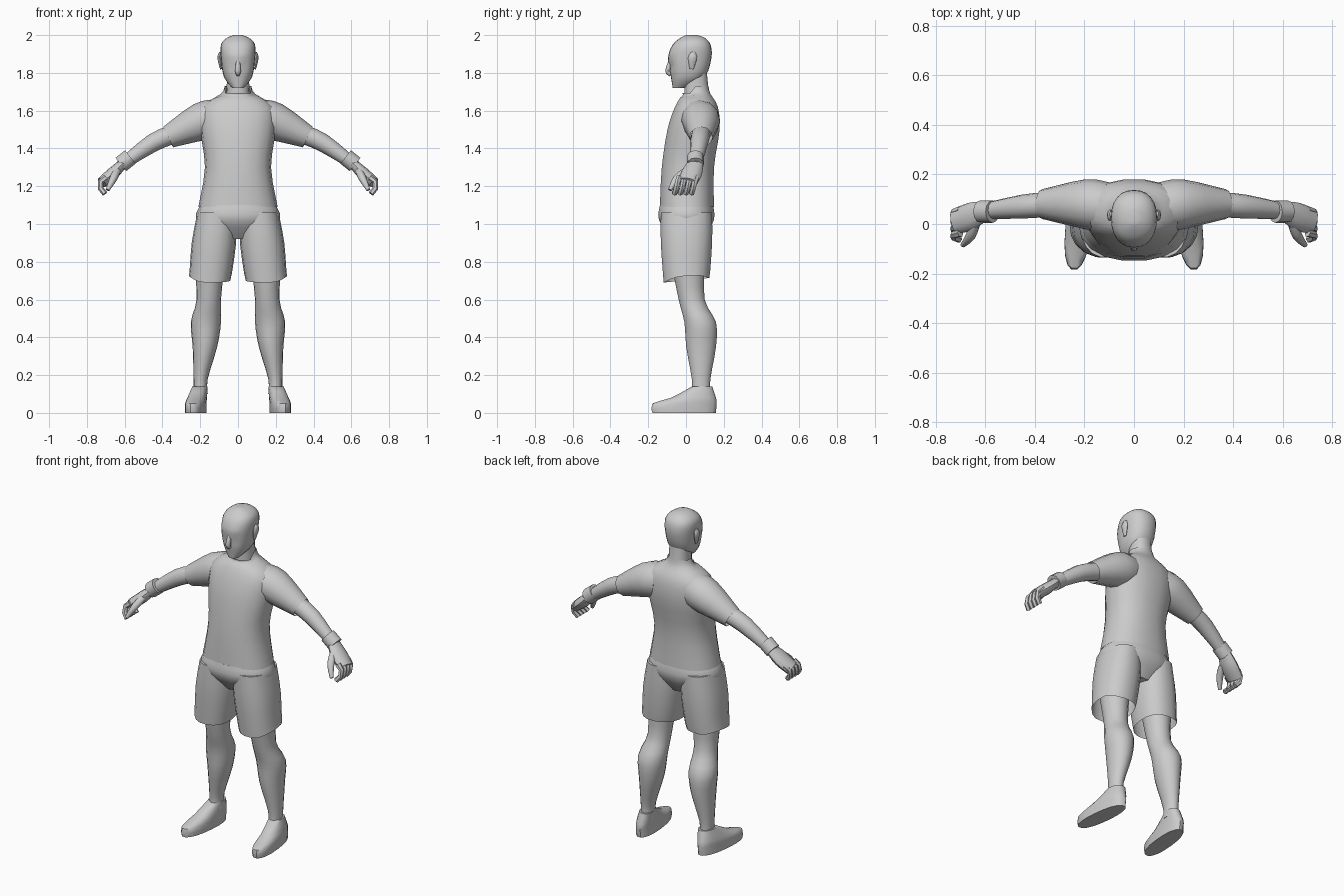
import bpy, bmesh, math
from mathutils import Vector

default_cube = bpy.data.objects.get("Cube")
if default_cube:
    bpy.data.objects.remove(default_cube, do_unlink=True)

shade = (.6, .6, .6, 1)
grey = bpy.data.materials.new("plain_grey")
grey.use_nodes = True
grey.diffuse_color = shade
grey.node_tree.nodes["Principled BSDF"].inputs["Base Color"].default_value = shade


def flow(rows, steps):
    """Fill in smooth sections between the key sections."""
    last = len(rows) - 1
    filled = []
    for i in range(last):
        before, start, end, after = rows[max(i - 1, 0)], rows[i], rows[i + 1], rows[min(i + 2, last)]
        for k in range(steps):
            t = k / steps
            filled.append([b + t / 2 * (c - a + t * (2 * a - 5 * b + 4 * c - d + t * (3 * (b - c) + d - a)))
                           for a, b, c, d in zip(before, start, end, after)])
    return filled + [rows[last]]


def loft(name, rings, mirror, caps, tweak):
    """Skin a row of closed rings, smooth shaded with sharp edges kept."""
    bm = bmesh.new()
    loops = [[bm.verts.new(point) for point in ring] for ring in rings]
    for lower, upper in zip(loops, loops[1:]):
        for i in range(len(lower)):
            bm.faces.new((lower[i - 1], lower[i], upper[i], upper[i - 1]))
    if "start" in caps:
        bm.faces.new(loops[0])
    if "end" in caps:
        bm.faces.new(loops[-1])
    if tweak:
        for vert in bm.verts:
            tweak(vert.co)
    bmesh.ops.recalc_face_normals(bm, faces=bm.faces)
    mesh = bpy.data.meshes.new(name)
    bm.to_mesh(mesh)
    bm.free()
    mesh.shade_smooth()
    mesh.set_sharp_from_angle(angle=math.radians(45))
    mesh.materials.append(grey)
    part = bpy.data.objects.new(name, mesh)
    bpy.context.scene.collection.objects.link(part)
    if mirror:
        part.modifiers.new("mirror", 'MIRROR')


def stack(name, rows, mirror=True, caps="start end", tweak=None, steps=3, sides=18, power=2.3):
    """Stack of level rounded outlines: height, inner x, outer x, front y, back y."""
    def rounded(value):
        return math.copysign(abs(value) ** (2 / power), value)

    rings = []
    for z, inner, outer, front, back in flow(rows, steps):
        ring = []
        for i in range(sides):
            angle = math.tau * i / sides
            across, along = rounded(math.cos(angle)), rounded(math.sin(angle))
            ring.append(Vector((inner + outer + (outer - inner) * across,
                                front + back + (back - front) * along, 2 * z)) / 2)
        rings.append(ring)
    loft(name, rings, mirror, caps, tweak)


def trunk(name, rows, **options):
    """Stack centred on the body: height, half width, front y, back y."""
    stack(name, [(z, -half, half, front, back) for z, half, front, back in rows],
          mirror=False, **options)


def tube(name, path, mirror=True, caps="start end", steps=3, sides=12, flare=1.0):
    """Limb along a path of x, y, z, radius; flare widens it across y."""
    path = flow(path, steps)
    centres = [Vector(row[:3]) for row in path]
    rings = []
    for i, row in enumerate(path):
        ahead = (centres[min(i + 1, len(path) - 1)] - centres[max(i - 1, 0)]).normalized()
        up = Vector((0, 1, 0)).cross(ahead).normalized()
        side = ahead.cross(up) * flare
        angles = [math.tau * k / sides for k in range(sides)]
        rings.append([centres[i] + row[3] * (up * math.cos(a) + side * math.sin(a)) for a in angles])
    loft(name, rings, mirror, caps, None)


# Head with sunken eyes
def sink_eyes(co):
    if abs(co.z - 1.84) < .015 and co.y < 0 and .01 < abs(co.x) < .06:
        co.y += .012


trunk("head", [(1.72, .03, -.07, 0), (1.78, .075, -.08, .1), (1.88, .09, -.095, .135),
               (1.95, .09, -.07, .13), (1.985, .06, -.03, .1), (2, .02, 0, .06)],
      sides=24, tweak=sink_eyes)
trunk("neck", [(1.62, .07, -.01, .14), (1.72, .06, -.01, .12), (1.82, .06, -.01, .11)])
tube("nose", [(0, -.08, 1.87, .01), (0, -.095, 1.81, .015), (0, -.08, 1.79, .01)],
     mirror=False, sides=8)
tube("ear", [(.09, .03, 1.82, .005), (.097, .035, 1.88, .012), (.094, .04, 1.91, .005)],
     flare=2, sides=8)


# Shirt with a dipped neckline and short sleeves
def dip_neckline(co):
    if co.z > 1.68 and co.y < .04:
        co.z -= (co.z - 1.67) * .6


trunk("shirt_body", [(1.09, .21, -.14, .15), (1.3, .175, -.13, .15), (1.5, .2, -.1, .18),
                     (1.62, .19, -.06, .17), (1.69, .09, -.02, .13), (1.73, .07, -.02, .12)],
      caps="", tweak=dip_neckline)
tube("sleeve", [(.12, .07, 1.56, .1), (.2, .08, 1.54, .1), (.37, .08, 1.46, .06)], caps="start")

# Arms and wristbands
tube("arm", [(.33, .08, 1.48, .05), (.45, .07, 1.43, .048), (.62, .05, 1.31, .03)])
tube("wristband", [(.57, .05, 1.355, .045), (.62, .05, 1.315, .045)], steps=1)

# Hands: each finger curls by a steady turn
tube("palm", [(.61, .05, 1.32, .025), (.66, .03, 1.27, .033), (.72, .01, 1.22, .03)], flare=1.7)
tube("thumb", [(.64, 0, 1.28, .02), (.66, -.05, 1.24, .02), (.69, -.085, 1.18, .01)])
for number, finger in enumerate(("little", "ring", "middle", "index")):
    tip = Vector((.7, .055 - .03 * number, 1.245))
    path = [(*tip, .018)]
    for bend in (40, 90, 130):
        turn = math.radians(bend)
        tip += Vector((math.cos(turn), -.25, -math.sin(turn))) * .035
        path.append((*tip, .015))
    tube(finger + "_finger", path, sides=6, steps=1)


# Shorts with slanted hems
def slant_hem(co):
    if co.z < .7:
        co.z += .1 * (co.y + .12) + .4 * max(0, co.x - .2)


trunk("shorts_hips", [(1.1, .2, -.14, .145), (1.02, .22, -.145, .15), (.92, .09, -.07, .09)])
stack("shorts_leg", [(1.06, .01, .215, -.135, .14), (.9, .01, .245, -.135, .14),
                     (.69, .04, .26, -.12, .125)], caps="start", tweak=slant_hem)

# Bare legs with knees and calves
stack("leg", [(.8, .07, .23, -.08, .1), (.6, .09, .22, -.04, .1), (.48, .09, .25, -.01, .16),
              (.35, .11, .24, 0, .16), (.18, .16, .235, .03, .13), (.1, .16, .235, .03, .13)],
      power=2)


# Shoes with toes turned outward
def turn_out(co):
    co.x -= co.y / 10


stack("shoe", [(0, .17, .275, -.18, .16), (.05, .17, .275, -.18, .165),
               (.08, .17, .27, -.08, .16), (.14, .17, .25, .03, .14)],
      steps=2, tweak=turn_out)
